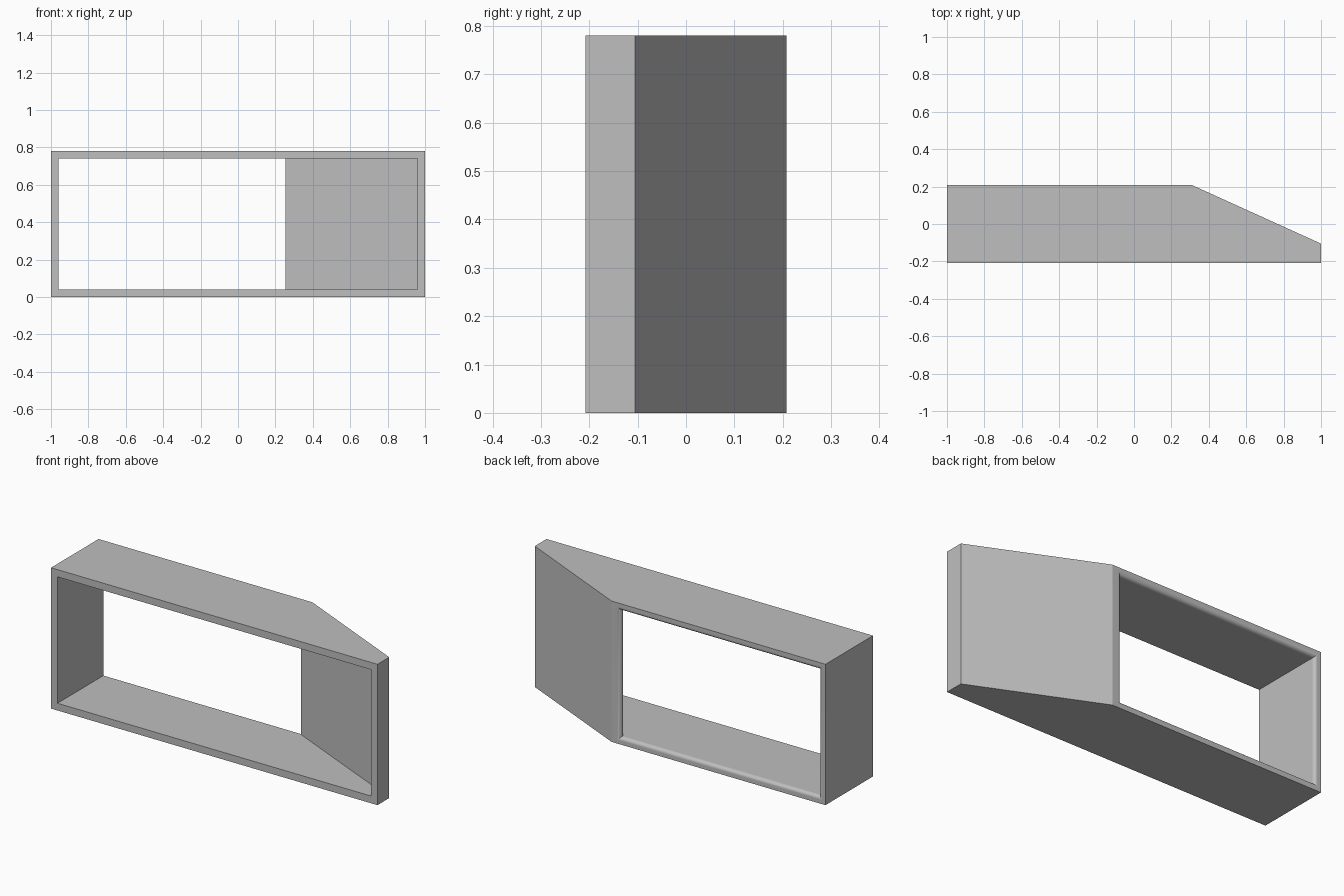
import bpy
import bmesh
from math import sin, cos, pi

cube = bpy.data.objects.get("Cube")
if cube:
    bpy.data.objects.remove(cube, do_unlink=True)

HEIGHT, DEPTH, WALL, ROUND = 0.78, 0.208, 0.04, 0.02
SEGMENTS = 6

grey = bpy.data.materials.new("plain_grey")
grey.use_nodes = True
colour = (0.52, 0.52, 0.52, 1)
grey.diffuse_color = colour
grey.node_tree.nodes["Principled BSDF"].inputs["Base Color"].default_value = colour

# Rings as (left x, left y, right x, right y, margin from top and bottom)
IN = 1 - WALL
rings = [
    (-1, -DEPTH, 1, -DEPTH, 0),
    (-1, -0.105, 1, -0.105, 0),
    (-1, DEPTH, 0.31, DEPTH, 0),
]
# Rounded inner lip of the back opening
for i in range(SEGMENTS + 1):
    a = i / SEGMENTS * pi / 2
    out = ROUND * (1 - sin(a))
    y = DEPTH - ROUND * (1 - cos(a))
    rings.append((-IN - out, y, 0.255 + out, y, WALL - out))
# Inside of the slanted wall, then the front opening
rings += [
    (-IN, -0.131, IN, -0.131, WALL),
    (-IN, -DEPTH, IN, -DEPTH, WALL),
]

# Frame body: bridge each ring to the next, closing the loop
bm = bmesh.new()
loops = []
for lx, ly, rx, ry, m in rings:
    loops.append([bm.verts.new(p) for p in (
        (lx, ly, m), (rx, ry, m), (rx, ry, HEIGHT - m), (lx, ly, HEIGHT - m))])
for k, ring in enumerate(loops):
    following = loops[(k + 1) % len(loops)]
    for j in range(4):
        n = (j + 1) % 4
        bm.faces.new((ring[j], ring[n], following[n], following[j]))
bmesh.ops.recalc_face_normals(bm, faces=bm.faces)

mesh = bpy.data.meshes.new("shelf_frame")
bm.to_mesh(mesh)
bm.free()
mesh.materials.append(grey)
frame = bpy.data.objects.new("shelf_frame", mesh)
bpy.context.collection.objects.link(frame)

# Smooth the rounded lip only, keeping the panels flat
bpy.ops.object.select_all(action="DESELECT")
frame.select_set(True)
bpy.context.view_layer.objects.active = frame
bpy.ops.object.shade_smooth_by_angle(angle=pi / 9)
weighted = frame.modifiers.new("flat_panels", "WEIGHTED_NORMAL")
weighted.keep_sharp = True
